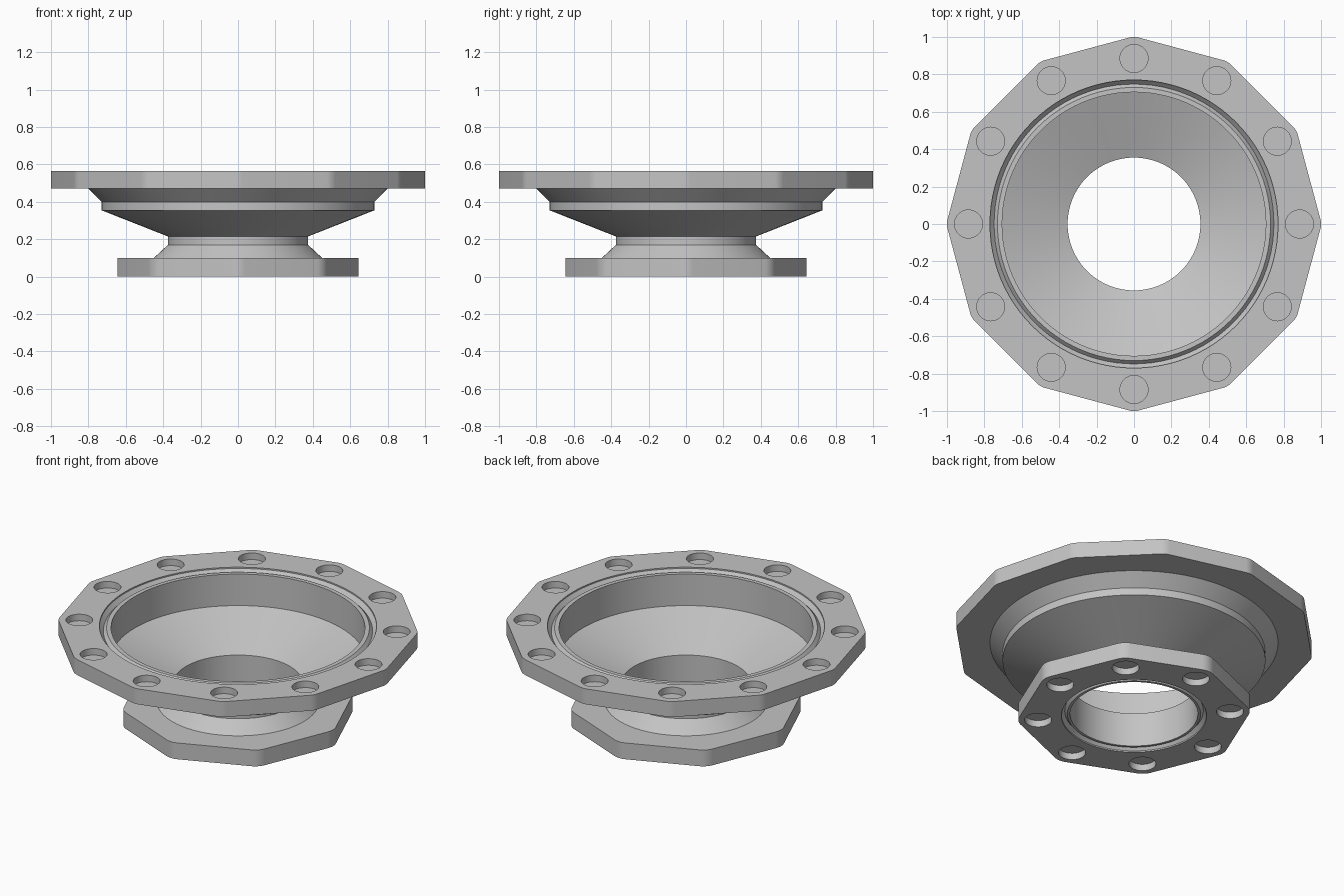
import bpy, bmesh, math
from mathutils import Matrix

SEG = 96
cube = bpy.data.objects.get("Cube")
if cube:
    bpy.data.objects.remove(cube, do_unlink=True)

steel = bpy.data.materials.new("grey steel")
steel.use_nodes = True
steel.diffuse_color = (0.55, 0.55, 0.55, 1)
steel.node_tree.nodes["Principled BSDF"].inputs["Base Color"].default_value = (0.55, 0.55, 0.55, 1)


def make_object(name, bm):
    bmesh.ops.recalc_face_normals(bm, faces=bm.faces)
    mesh = bpy.data.meshes.new(name)
    bm.to_mesh(mesh)
    bm.free()
    mesh.materials.append(steel)
    obj = bpy.data.objects.new(name, mesh)
    bpy.context.collection.objects.link(obj)
    return obj


def smooth(obj):
    bpy.ops.object.select_all(action="DESELECT")
    obj.select_set(True)
    bpy.context.view_layer.objects.active = obj
    bpy.ops.object.shade_smooth_by_angle(angle=math.radians(25))


def lathe(name, profile, closed):
    """Revolve (radius, height) points; closed joins the ends, otherwise they are capped."""
    bm = bmesh.new()
    rings = []
    for r, z in profile:
        rings.append([bm.verts.new((r * math.cos(2 * math.pi * i / SEG),
                                    r * math.sin(2 * math.pi * i / SEG), z)) for i in range(SEG)])
    pairs = list(zip(rings, rings[1:]))
    if closed:
        pairs.append((rings[-1], rings[0]))
    else:
        bm.faces.new(rings[0])
        bm.faces.new(rings[-1])
    for a, b in pairs:
        for i in range(SEG):
            j = (i + 1) % SEG
            bm.faces.new((a[i], a[j], b[j], b[i]))
    return make_object(name, bm)


def rounded_prism(name, sides, radius, fillet, z0, z1):
    """Regular polygon plate with a corner on +x and rounded corners."""
    bm = bmesh.new()
    half = math.pi / sides
    steps = 6
    outline = []
    for k in range(sides):
        corner = 2 * half * k
        for s in range(steps + 1):
            a = corner + half * (2 * s / steps - 1)
            outline.append(bm.verts.new(((radius - fillet) * math.cos(corner) + fillet * math.cos(a),
                                         (radius - fillet) * math.sin(corner) + fillet * math.sin(a), z0)))
    face = bm.faces.new(outline)
    top = bmesh.ops.extrude_face_region(bm, geom=[face])["geom"]
    bmesh.ops.translate(bm, vec=(0, 0, z1 - z0),
                        verts=[v for v in top if isinstance(v, bmesh.types.BMVert)])
    return make_object(name, bm)


def subtract(obj, cutter):
    mod = obj.modifiers.new("cut", "BOOLEAN")
    mod.operation = "DIFFERENCE"
    mod.solver = "EXACT"
    mod.object = cutter
    mesh = bpy.data.meshes.new_from_object(obj.evaluated_get(bpy.context.evaluated_depsgraph_get()))
    obj.modifiers.clear()
    obj.data = mesh
    bpy.data.objects.remove(cutter, do_unlink=True)


def flange(name, sides, radius, fillet, face_z, back_z, seal_radii, bolt_circle):
    bore, ridge, groove, rim = seal_radii
    out = 1 if face_z > back_z else -1
    obj = rounded_prism(name, sides, radius, fillet, min(face_z, back_z), max(face_z, back_z))

    # bore with a recessed seal ledge and a V groove
    profile = [(bore, back_z - out * 0.05), (bore, face_z - out * 0.012),
               (ridge, face_z - out * 0.012), (groove, face_z - out * 0.032),
               (rim, face_z - out * 0.008), (rim, face_z + out * 0.05)]
    subtract(obj, lathe("bore_cutter", profile, False))

    # ring of blind bolt holes, one at each corner
    bm = bmesh.new()
    for k in range(sides):
        a = 2 * math.pi * k / sides
        spot = (bolt_circle * math.cos(a), bolt_circle * math.sin(a), face_z)
        bmesh.ops.create_cone(bm, cap_ends=True, segments=32, radius1=0.075, radius2=0.075,
                              depth=0.08, matrix=Matrix.Translation(spot))
    subtract(obj, make_object("bolt_hole_cutter", bm))
    smooth(obj)


flange("upper_flange", 12, 1.0, 0.1, 0.565, 0.47, (0.705, 0.73, 0.748, 0.77), 0.885)
flange("lower_flange", 8, 0.645, 0.1, 0.0, 0.10, (0.355, 0.37, 0.385, 0.403), 0.535)

# thin walled funnel between the flanges, outside first and then back down the inside
funnel = [(0.45, 0.10), (0.375, 0.17), (0.375, 0.215), (0.73, 0.355), (0.73, 0.40), (0.80, 0.47),
          (0.705, 0.47), (0.705, 0.36), (0.355, 0.22), (0.355, 0.10)]
smooth(lathe("funnel_body", funnel, True))
